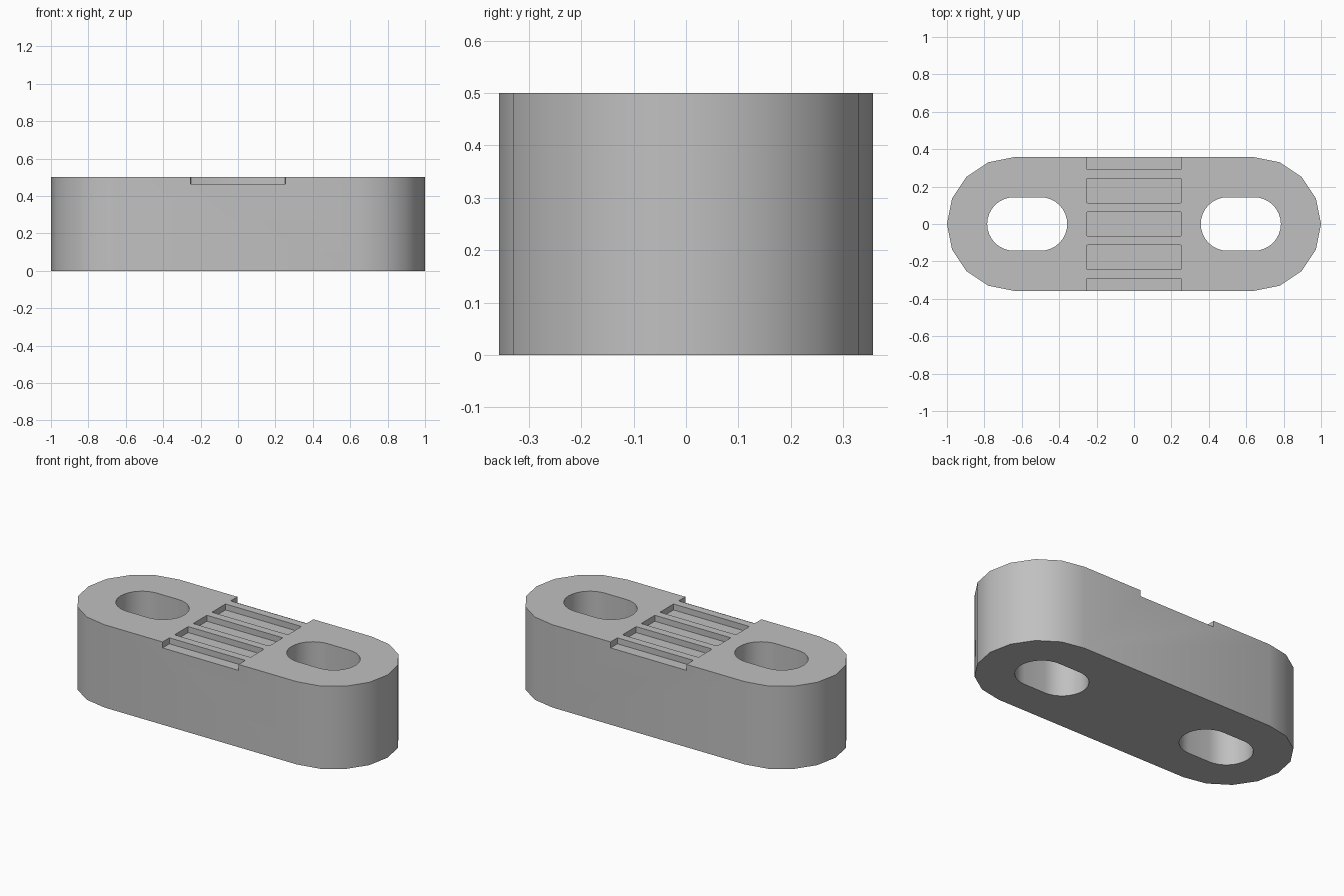
import bpy
import bmesh
from math import cos, sin, pi, radians

if "Cube" in bpy.data.objects:
    bpy.data.objects.remove(bpy.data.objects["Cube"], do_unlink=True)

LENGTH, WIDTH, HEIGHT = 2.0, 0.714, 0.5
GROOVE_DEPTH = 0.036

grey = bpy.data.materials.new("plain grey")
grey.use_nodes = True
colour = (0.53, 0.53, 0.53, 1)
grey.diffuse_color = colour
grey.node_tree.nodes["Principled BSDF"].inputs["Base Color"].default_value = colour


def rounded_outline(cx, cy, length, width, radius, steps):
    """Rectangle with round corners; steps is the segments per quarter turn."""
    hx, hy = length / 2 - radius, width / 2 - radius
    points = []
    for quarter, (sx, sy) in enumerate([(1, 1), (-1, 1), (-1, -1), (1, -1)]):
        for i in range(steps + 1):
            a = (quarter + i / steps) * pi / 2
            points.append((cx + sx * hx + radius * cos(a),
                           cy + sy * hy + radius * sin(a)))
    return points


def prism(name, outline, bottom, top):
    bm = bmesh.new()
    base = bm.faces.new([bm.verts.new((x, y, bottom)) for x, y in outline])
    new = bmesh.ops.extrude_face_region(bm, geom=[base])["geom"]
    for v in new:
        if isinstance(v, bmesh.types.BMVert):
            v.co.z = top
    bmesh.ops.remove_doubles(bm, verts=bm.verts, dist=0.0001)
    bmesh.ops.recalc_face_normals(bm, faces=bm.faces)
    mesh = bpy.data.meshes.new(name)
    bm.to_mesh(mesh)
    bm.free()
    mesh.materials.append(grey)
    obj = bpy.data.objects.new(name, mesh)
    bpy.context.collection.objects.link(obj)
    return obj


def cut(target, cutter):
    mod = target.modifiers.new(cutter.name, "BOOLEAN")
    mod.operation = "DIFFERENCE"
    mod.solver = "EXACT"
    mod.object = cutter
    bpy.context.view_layer.objects.active = target
    bpy.ops.object.modifier_apply(modifier=mod.name)
    bpy.data.objects.remove(cutter, do_unlink=True)


# Block with half-round ends
block = prism("slotted_block",
              rounded_outline(0, 0, LENGTH, WIDTH, WIDTH / 2, 4), 0, HEIGHT)

# Slotted through-holes, one in each end
for side in (-1, 1):
    cut(block, prism("slot_cutter",
                     rounded_outline(side * 0.571, 0, 0.428, 0.286, 0.143, 8),
                     -0.1, HEIGHT + 0.1))

# Shallow grooves across the middle; the outer two run out through the sides
for i in range(-2, 3):
    cut(block, prism("groove_cutter",
                     rounded_outline(0, i * 0.1785, 0.508, 0.13, 0.006, 2),
                     HEIGHT - GROOVE_DEPTH, HEIGHT + 0.1))

# Smooth round walls, sharp rims
bpy.ops.object.select_all(action="DESELECT")
block.select_set(True)
bpy.context.view_layer.objects.active = block
bpy.ops.object.shade_smooth_by_angle(angle=radians(30))
